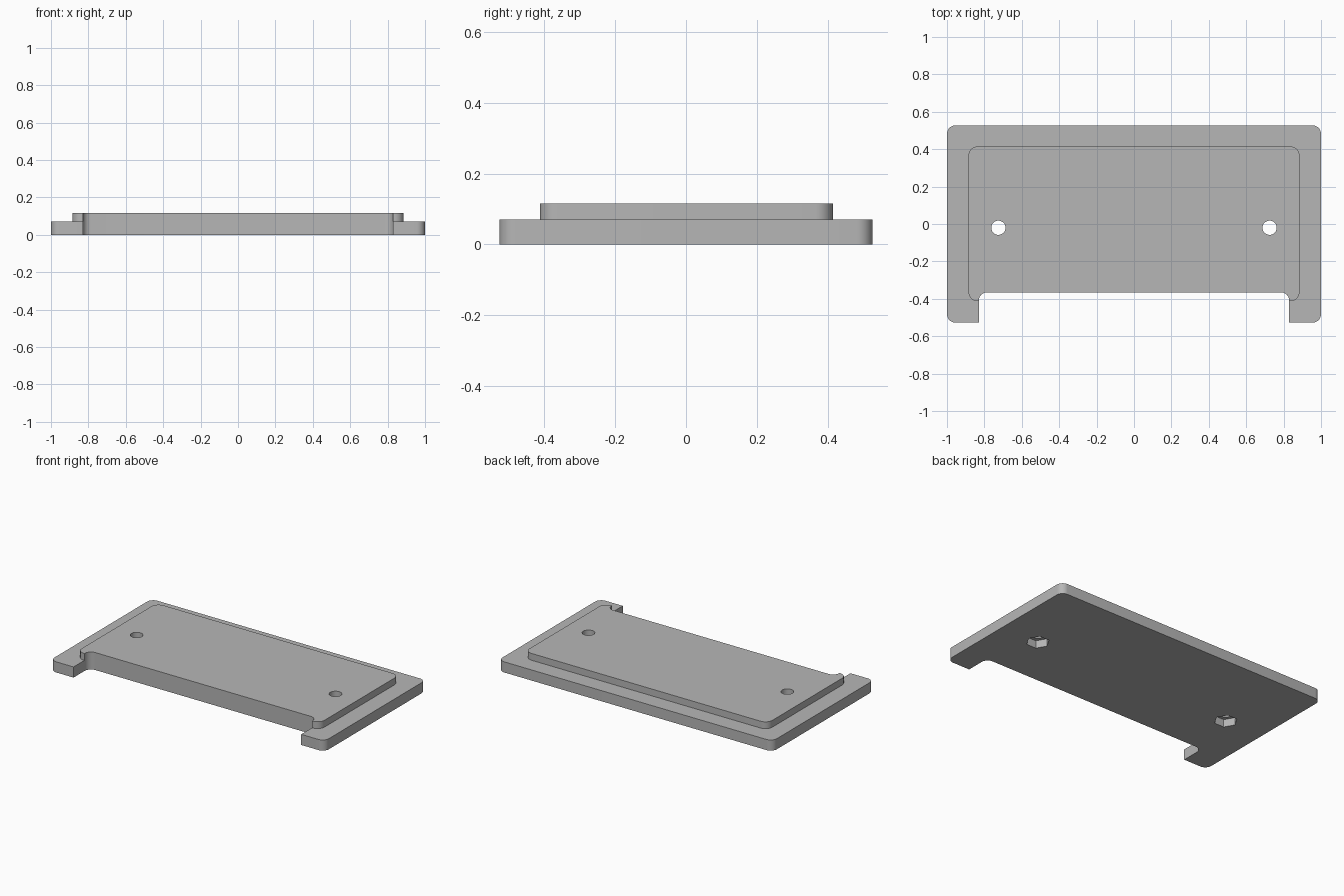
import bpy, bmesh
from math import pi, cos, sin, radians

cube = bpy.data.objects.get("Cube")
if cube:
    bpy.data.objects.remove(cube, do_unlink=True)

grey = bpy.data.materials.new("plain grey")
grey.use_nodes = True
colour = (0.47, 0.47, 0.47, 1)
grey.diffuse_color = colour
grey.node_tree.nodes["Principled BSDF"].inputs["Base Color"].default_value = colour


def prism(name, outline, z0, z1):
    """Extrude a flat counter-clockwise outline from z0 to z1."""
    bm = bmesh.new()
    base = bm.faces.new([bm.verts.new((x, y, z0)) for x, y in outline])
    top = bmesh.ops.extrude_face_region(bm, geom=[base])["geom"]
    bmesh.ops.translate(bm, vec=(0, 0, z1 - z0),
                        verts=[g for g in top if isinstance(g, bmesh.types.BMVert)])
    bmesh.ops.recalc_face_normals(bm, faces=bm.faces)
    mesh = bpy.data.meshes.new(name)
    bm.to_mesh(mesh)
    bm.free()
    mesh.materials.append(grey)
    obj = bpy.data.objects.new(name, mesh)
    bpy.context.collection.objects.link(obj)
    return obj


def rounded(x0, x1, y0, y1, r, steps=10):
    corners = [(x1 - r, y1 - r), (x0 + r, y1 - r), (x0 + r, y0 + r), (x1 - r, y0 + r)]
    return [(cx + r * cos(pi / 2 * (q + s / steps)), cy + r * sin(pi / 2 * (q + s / steps)))
            for q, (cx, cy) in enumerate(corners) for s in range(steps + 1)]


def ring(cx, cy, r, sides):
    return [(cx + r * cos(2 * pi * i / sides), cy + r * sin(2 * pi * i / sides))
            for i in range(sides)]


def combine(target, tool, operation):
    tool.hide_render = True
    mod = target.modifiers.new(tool.name, "BOOLEAN")
    mod.operation = operation
    mod.solver = "EXACT"
    mod.object = tool
    bpy.context.view_layer.objects.active = target
    bpy.ops.object.modifier_apply(modifier=mod.name)
    bpy.data.objects.remove(tool, do_unlink=True)


# Wide base slab with the raised panel joined on top
plate = prism("stepped_plate", rounded(-1, 1, -0.527, 0.527, 0.045), 0, 0.07)
panel = prism("raised_panel", rounded(-0.885, 0.885, -0.413, 0.415, 0.05), 0.03, 0.115)
combine(plate, panel, "UNION")

# Front notch with rounded inner corners
notch = prism("front_notch", rounded(-0.83, 0.83, -0.8, -0.365, 0.045), -0.1, 0.3)
combine(plate, notch, "DIFFERENCE")

# Bolt holes with hexagonal nut pockets underneath
for x in (-0.725, 0.725):
    combine(plate, prism("bolt_hole", ring(x, -0.02, 0.038, 40), -0.1, 0.3), "DIFFERENCE")
    combine(plate, prism("nut_pocket", ring(x, -0.02, 0.07, 6), -0.1, 0.05), "DIFFERENCE")

# Smooth curved corners, keep hard edges
bpy.ops.object.select_all(action="DESELECT")
plate.select_set(True)
bpy.context.view_layer.objects.active = plate
bpy.ops.object.shade_smooth_by_angle(angle=radians(30))
